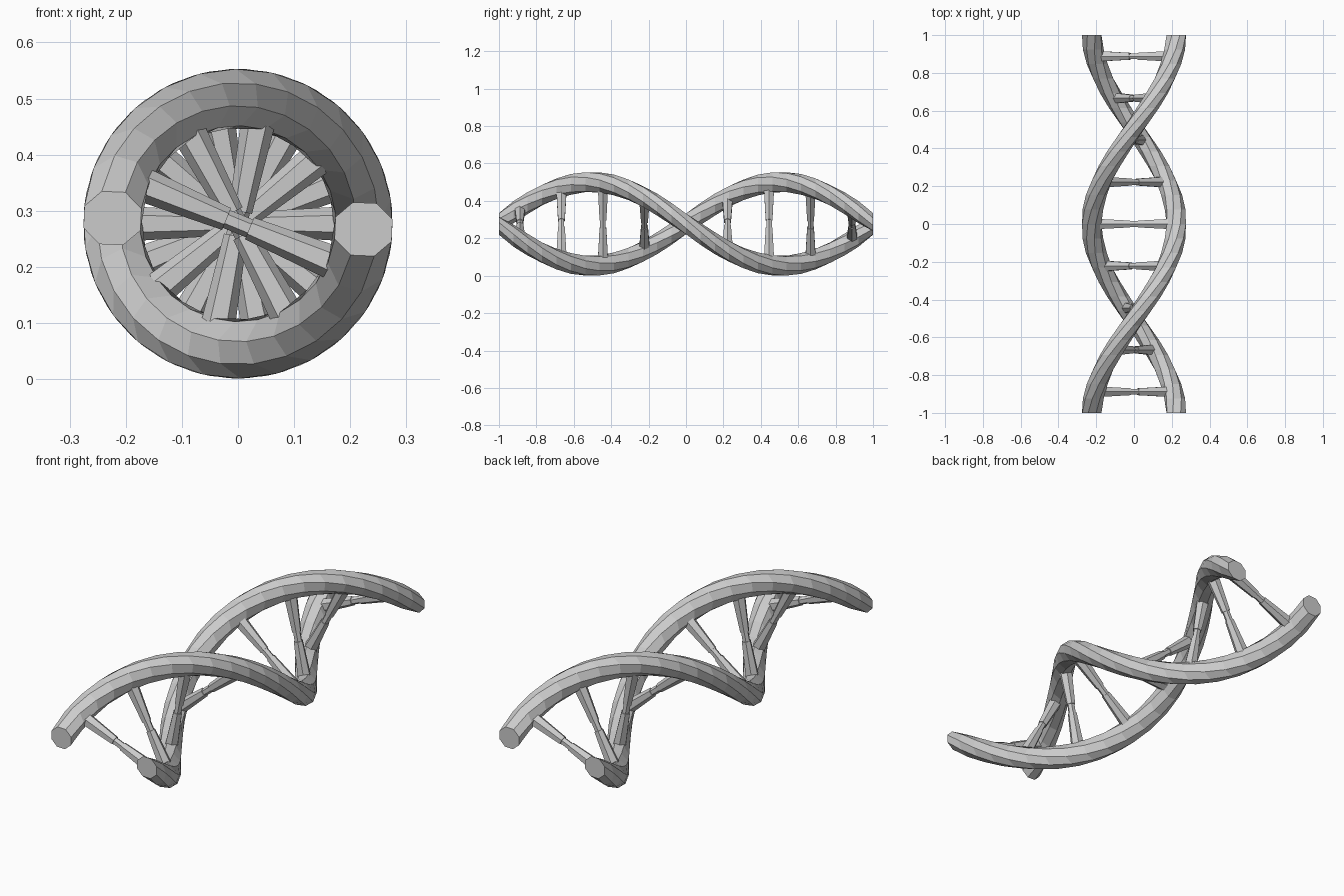
import bpy, bmesh, math
from mathutils import Vector

if "Cube" in bpy.data.objects:
    bpy.data.objects.remove(bpy.data.objects["Cube"])

CZ = 0.277        # height of the helix axis
R = 0.224         # helix centreline radius
TURN = math.radians(177.5)


def angle_at(y):
    return -y * TURN


def radial(a):
    return Vector((math.cos(a), 0, math.sin(a)))


def loft(name, rings):
    """Skin a list of point rings into a closed, flat-shaded tube."""
    bm = bmesh.new()
    loops = [[bm.verts.new(p) for p in ring] for ring in rings]
    n = len(loops[0])
    for a, b in zip(loops, loops[1:]):
        for i in range(n):
            j = (i + 1) % n
            bm.faces.new((a[i], a[j], b[j], b[i]))
    bm.faces.new(loops[0])
    bm.faces.new(loops[-1])
    bmesh.ops.recalc_face_normals(bm, faces=bm.faces)
    mesh = bpy.data.meshes.new(name)
    bm.to_mesh(mesh)
    bm.free()
    obj = bpy.data.objects.new(name, mesh)
    bpy.context.collection.objects.link(obj)
    return obj


# Two helical backbone strands, octagonal section with flat ends
def strand(name, phase, segments=26, sides=8):
    rings = []
    for s in range(segments + 1):
        y = -1 + 2 * s / segments
        a = angle_at(y) + phase
        u = radial(a)
        t = radial(a + math.pi / 2)
        wide = 0.051 if s in (0, segments) else 0.06
        centre = Vector((0, y, CZ)) + u * R
        ring = []
        for k in range(sides):
            b = 2 * math.pi * (k + 0.5) / sides
            ring.append(centre + u * 0.055 * math.cos(b) + t * wide * math.sin(b))
        rings.append(ring)
    return loft(name, rings)


strand("strand_a", 0)
strand("strand_b", math.pi)


# Rungs: two tapered halves joined by a thin link
def rod(name, y, a, stations, sides=6):
    u = radial(a)
    t = radial(a + math.pi / 2)
    v = Vector((0, 1, 0))
    rings = []
    for d, r in stations:
        c = Vector((0, y, CZ)) + u * d
        rings.append([c + (t * math.cos(2 * math.pi * k / sides)
                           + v * math.sin(2 * math.pi * k / sides)) * r
                      for k in range(sides)])
    return loft(name, rings)


for i in range(9):
    y = (i - 4) * 0.222
    a = angle_at(y)
    for side, phase in (("a", 0), ("b", math.pi)):
        rod(f"rung_{i}_half_{side}", y, a + phase, [(0.022, 0.021), (0.19, 0.031)])
    rod(f"rung_{i}_link", y, a, [(-0.03, 0.017), (0.03, 0.017)])
